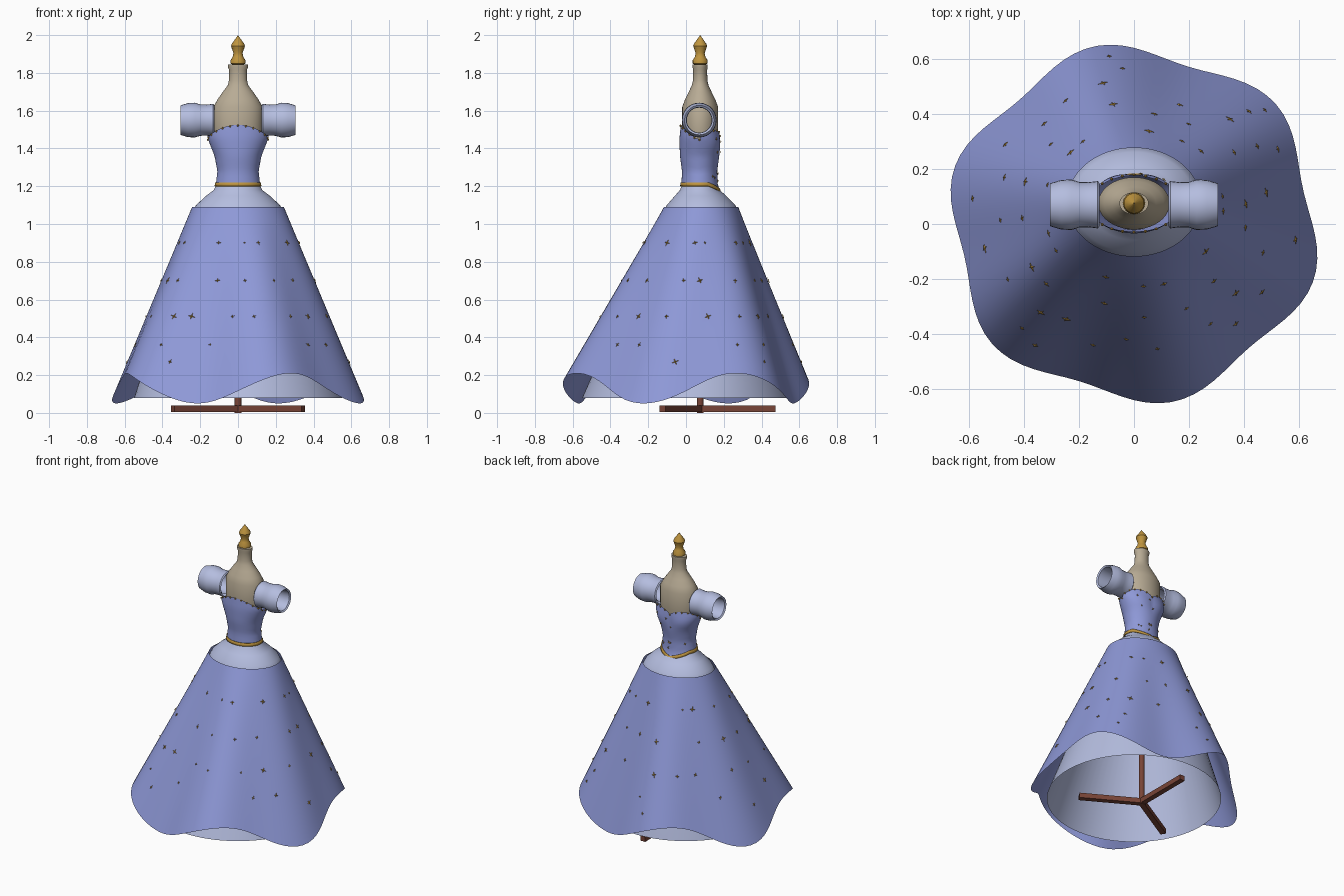
import bpy, bmesh, math, random
from mathutils import Vector, Matrix

if "Cube" in bpy.data.objects:
    bpy.data.objects.remove(bpy.data.objects["Cube"])

random.seed(4)
CY = 0.075          # y of the stand axis
TAU = 2 * math.pi


def mat(name, rgb):
    m = bpy.data.materials.new(name)
    m.diffuse_color = (*rgb, 1)
    m.use_nodes = True
    m.node_tree.nodes["Principled BSDF"].inputs["Base Color"].default_value = m.diffuse_color
    return m


BLUE = mat("periwinkle", (0.27, 0.315, 0.68))
PALE = mat("pale_lavender", (0.46, 0.51, 0.74))
BEIGE = mat("beige", (0.48, 0.41, 0.30))
GOLD = mat("gold", (0.52, 0.30, 0.05))
WOOD = mat("red_brown", (0.19, 0.058, 0.038))


def finish(name, bm, m, recalc=True):
    if recalc:
        bmesh.ops.recalc_face_normals(bm, faces=bm.faces)
    me = bpy.data.meshes.new(name)
    bm.to_mesh(me)
    bm.free()
    me.materials.append(m)
    ob = bpy.data.objects.new(name, me)
    bpy.context.collection.objects.link(ob)
    return ob


def sheet(name, fn, m, nu=72, nv=12, thick=0):
    """Closed ring surface from fn(angle, t)."""
    bm = bmesh.new()
    rows = [[bm.verts.new(fn(TAU * i / nu, j / nv)) for i in range(nu)] for j in range(nv + 1)]
    for a, b in zip(rows, rows[1:]):
        for i in range(nu):
            k = (i + 1) % nu
            bm.faces.new((b[i], b[k], a[k], a[i]))
    ob = finish(name, bm, m)
    if thick:
        s = ob.modifiers.new("thickness", 'SOLIDIFY')
        s.thickness = thick
    return ob


def interp(table, z):
    """Linear lookup in rows of (z, values...)."""
    if z <= table[0][0]:
        return table[0][1:]
    for a, b in zip(table, table[1:]):
        if z <= b[0]:
            f = (z - a[0]) / max(b[0] - a[0], 1e-6)
            return [p + (q - p) * f for p, q in zip(a[1:], b[1:])]
    return table[-1][1:]


def lathe(name, profile, m, nu=40, axis=None):
    """Elliptical lathe; profile rows are (z, rx, ry)."""
    n = len(profile) - 1

    def fn(a, t):
        z, rx, ry = profile[round(t * n)]
        p = Vector((rx * math.cos(a), ry * math.sin(a), z))
        return axis @ p if axis else p + Vector((0, CY, 0))
    return sheet(name, fn, m, nu, n)


# Overskirt: six soft folds with a four-wave hem
def skirt(a, t):
    hem = 0.13 + 0.08 * math.cos(4 * (a - math.radians(25)))
    fold = 0.029 * math.cos(6 * (a - math.radians(42)))
    rx = 0.243 + t * (0.658 - 0.243) + fold * t
    ry = 0.197 + t * (0.632 - 0.197) + fold * t
    return Vector((rx * math.cos(a), ry * math.sin(a) + 0.08 * (1 - t), 1.09 + t * (hem - 1.09)))


sheet("overskirt", skirt, BLUE, 96, 14)

# Underskirt: rounded hip and plain cone below
UNDER = [(0.08, 0.55, 0.55, 0.0), (1.07, 0.238, 0.193, 0.08), (1.10, 0.222, 0.182, 0.08),
         (1.15, 0.168, 0.135, 0.077), (1.18, 0.128, 0.105, 0.073), (1.22, 0.108, 0.085, 0.07)]


def underskirt(a, t):
    z = UNDER[round(t * 5)][0]
    rx, ry, cy = interp(UNDER, z)
    return Vector((rx * math.cos(a), ry * math.sin(a) + cy, z))


sheet("underskirt", underskirt, PALE, 72, 5)

# Bodice: pointed waist and heart-shaped neckline on the +y side
BODICE = [(1.15, 0.135, 0.115), (1.21, 0.117, 0.096), (1.28, 0.109, 0.093), (1.36, 0.124, 0.104),
          (1.42, 0.148, 0.106), (1.46, 0.162, 0.106), (1.54, 0.158, 0.098)]


def waist(a):
    return 1.207 - 0.04 * max(0, 1 - abs(a - math.pi / 2) / 1.1)


def neckline(a):
    s = math.sin(a)
    if s < 0:
        return 1.45 + 0.075 * (-s) ** 1.5
    return 1.45 + 0.045 * abs(math.sin(2 * a)) ** 0.8 + 0.02 * s ** 6


def on_bodice(a, z, off=0.0):
    rx, ry = interp(BODICE, z)
    cup = 0.014 * math.exp(-((z - 1.42) / 0.05) ** 2) * max(0, math.sin(a)) * abs(math.sin(2 * a))
    r = off + cup
    return Vector(((rx + r) * math.cos(a), (ry + r) * math.sin(a) + 0.072, z))


def bodice(a, t):
    return on_bodice(a, waist(a) + t * (neckline(a) - waist(a)))


sheet("bodice", bodice, BLUE, 72, 14)
sheet("waist_sash", lambda a, t: on_bodice(a, waist(a) - 0.006 + 0.02 * t, 0.005), GOLD, 72, 2, 0.005)

# Dress form torso with neck
lathe("torso_form", [(1.22, 0.09, 0.07), (1.40, 0.115, 0.085), (1.50, 0.13, 0.095), (1.62, 0.13, 0.095),
                     (1.66, 0.108, 0.08), (1.70, 0.08, 0.06), (1.735, 0.054, 0.044), (1.76, 0.048, 0.038),
                     (1.815, 0.047, 0.037), (1.83, 0.053, 0.04), (1.845, 0.053, 0.04), (1.845, 0, 0)], BEIGE)

# Finial
lathe("finial", [(z, r, r) for z, r in [(1.84, 0.02), (1.85, 0.04), (1.866, 0.04), (1.885, 0.028), (1.905, 0.024),
                                        (1.93, 0.033), (1.943, 0.037), (1.955, 0.032), (2.0, 0.0)]], GOLD, 16)

# Puffed sleeve tubes, open at the ends
for side, label in ((1, "right"), (-1, "left")):
    turn = Matrix.Translation((0, 0.07, 1.55)) @ Matrix.Rotation(side * math.pi / 2, 4, 'Y')
    prof = [(0.125, 0.078), (0.132, 0.086), (0.165, 0.082), (0.20, 0.083), (0.228, 0.092), (0.265, 0.090),
            (0.305, 0.078), (0.298, 0.068), (0.26, 0.066), (0.135, 0.066)]
    lathe(label + "_sleeve", [(z, r, r) for z, r in prof], PALE, 28, turn)

# Stand: post and three flat legs
bm = bmesh.new()
bmesh.ops.create_cone(bm, cap_ends=True, segments=12, radius1=0.018, radius2=0.018, depth=1.22,
                      matrix=Matrix.Translation((0, CY, 0.615)))
for k in range(3):
    rot = Matrix.Rotation(math.radians(90 + 120 * k), 4, 'Z')
    bmesh.ops.create_cube(bm, size=1, matrix=Matrix.Translation((0, CY, 0.021)) @ rot
                          @ Matrix.Translation((0.2, 0, 0)) @ Matrix.Diagonal((0.4, 0.036, 0.034, 1)))
bmesh.ops.create_cube(bm, size=1, matrix=Matrix.Translation((0, CY, 0.02)) @ Matrix.Diagonal((0.036, 0.036, 0.04, 1)))
finish("stand", bm, WOOD)


# Four-pointed star embroidery laid on a surface
def star(bm, fn, a, t, size):
    p = fn(a, t)
    u = (fn(a + 0.02, t) - p).normalized()
    n = u.cross(fn(a, t - 0.02) - p).normalized()
    if n.dot(Vector((math.cos(a), math.sin(a), 0))) < 0:
        n.negate()
    v = n.cross(u)
    ring = []
    for i in range(8):
        r = size if i % 2 == 0 else size * 0.25
        ang = i * math.pi / 4
        ring.append(bm.verts.new(p + n * 0.002 + u * r * math.cos(ang) + v * r * math.sin(ang)))
    tip = bm.verts.new(p + n * 0.007)
    for i in range(8):
        bm.faces.new((ring[i], ring[(i + 1) % 8], tip))


bm = bmesh.new()
for z, rad, count in ((0.9, 0.32, 14), (0.7, 0.41, 15), (0.51, 0.49, 17), (0.36, 0.55, 9), (0.27, 0.6, 5)):
    for k in range(count):
        a = TAU * (k + random.uniform(0.1, 0.9)) / count
        hem = skirt(a, 1).z
        star(bm, skirt, a, (1.09 - z) / (1.09 - hem), random.choice((0.011, 0.014, 0.02)))
for k in range(12):
    star(bm, bodice, math.radians(random.uniform(40, 140)), random.uniform(0.15, 0.85), 0.009)
finish("star_embroidery", bm, GOLD, False)

# Beads along the neckline
bm = bmesh.new()
for k in range(24):
    a = TAU * k / 24
    bmesh.ops.create_icosphere(bm, subdivisions=1, radius=0.006,
                               matrix=Matrix.Translation(on_bodice(a, neckline(a) - 0.004, 0.002)))
finish("neckline_beads", bm, GOLD)

# Smooth shading with sharp creases kept
for ob in bpy.context.collection.objects:
    ob.select_set(True)
    bpy.context.view_layer.objects.active = ob
bpy.ops.object.shade_smooth_by_angle(angle=math.radians(35))
